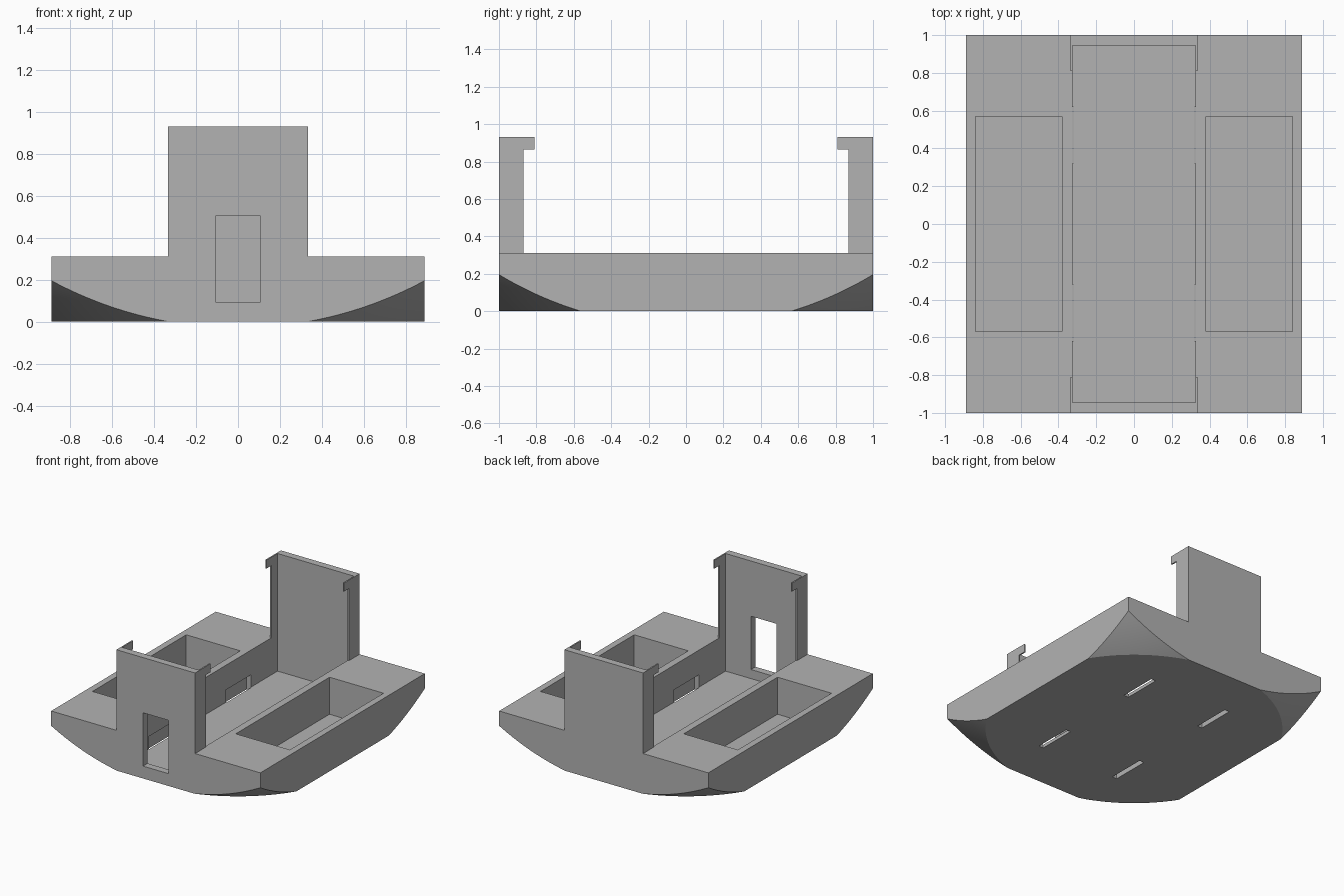
import bpy, bmesh, math

cube = bpy.data.objects.get("Cube")
if cube:
    bpy.data.objects.remove(cube, do_unlink=True)

grey = bpy.data.materials.new("plain grey")
grey.use_nodes = True
grey.diffuse_color = (0.45, 0.45, 0.45, 1)
grey.node_tree.nodes["Principled BSDF"].inputs["Base Color"].default_value = (0.45, 0.45, 0.45, 1)


def finish(name, bm):
    bmesh.ops.recalc_face_normals(bm, faces=bm.faces)
    mesh = bpy.data.meshes.new(name)
    bm.to_mesh(mesh)
    bm.free()
    mesh.materials.append(grey)
    obj = bpy.data.objects.new(name, mesh)
    bpy.context.collection.objects.link(obj)
    return obj


def box(name, x, y, z):
    """Box spanning the given (low, high) pairs."""
    bm = bmesh.new()
    bmesh.ops.create_cube(bm, size=1)
    for v in bm.verts:
        v.co = [lo + (c + 0.5) * (hi - lo) for c, (lo, hi) in zip(v.co, (x, y, z))]
    return finish(name, bm)


def side_profile(name, points, half_width):
    """Extrude a (y, z) outline symmetrically across x."""
    bm = bmesh.new()
    face = bm.faces.new([bm.verts.new((-half_width, y, z)) for y, z in points])
    new = bmesh.ops.extrude_face_region(bm, geom=[face])["geom"]
    verts = [g for g in new if isinstance(g, bmesh.types.BMVert)]
    bmesh.ops.translate(bm, verts=verts, vec=(2 * half_width, 0, 0))
    return finish(name, bm)


def combine(target, other, operation):
    other.hide_render = True
    mod = target.modifiers.new(operation, "BOOLEAN")
    mod.operation = operation
    mod.solver = "EXACT"
    mod.object = other
    bpy.context.view_layer.objects.active = target
    bpy.ops.object.modifier_apply(modifier=mod.name)
    bpy.data.objects.remove(other, do_unlink=True)


# Deck whose lower corners are rounded off by a large ball
base = box("base_with_towers", (-0.89, 0.89), (-1, 1), (0, 0.31))
bm = bmesh.new()
bmesh.ops.create_uvsphere(bm, u_segments=192, v_segments=160, radius=2.125)
bmesh.ops.translate(bm, verts=bm.verts, vec=(0, 0, 1.846))
combine(base, finish("corner_ball", bm), "INTERSECT")

# End towers with inward hooks at the top
for s in (-1, 1):
    outline = [(1, 0.2), (1, 0.93), (0.81, 0.93), (0.81, 0.865), (0.87, 0.865), (0.87, 0.2)]
    combine(base, side_profile("tower", [(s * y, z) for y, z in outline], 0.335), "UNION")

# Central well, leaving thin tower flanges
combine(base, box("well", (-0.325, 0.325), (-0.945, 0.945), (0.025, 1.2)), "DIFFERENCE")

# Side pockets and the four clip slots
for s in (-1, 1):
    pocket_x = sorted((s * 0.38, s * 0.84))
    combine(base, box("pocket", pocket_x, (-0.57, 0.57), (0.025, 0.5)), "DIFFERENCE")
    for t in (-1, 1):
        slot_x = sorted((s * 0.32, s * 0.36))
        slot_y = sorted((t * 0.32, t * 0.62))
        combine(base, box("slot", slot_x, slot_y, (-0.1, 0.12)), "DIFFERENCE")

# Doorway in the front tower
combine(base, box("doorway", (-0.108, 0.108), (-1.1, -0.9), (0.095, 0.505)), "DIFFERENCE")

bpy.ops.object.select_all(action="DESELECT")
base.select_set(True)
bpy.context.view_layer.objects.active = base
bpy.ops.object.shade_smooth_by_angle(angle=math.radians(20))
